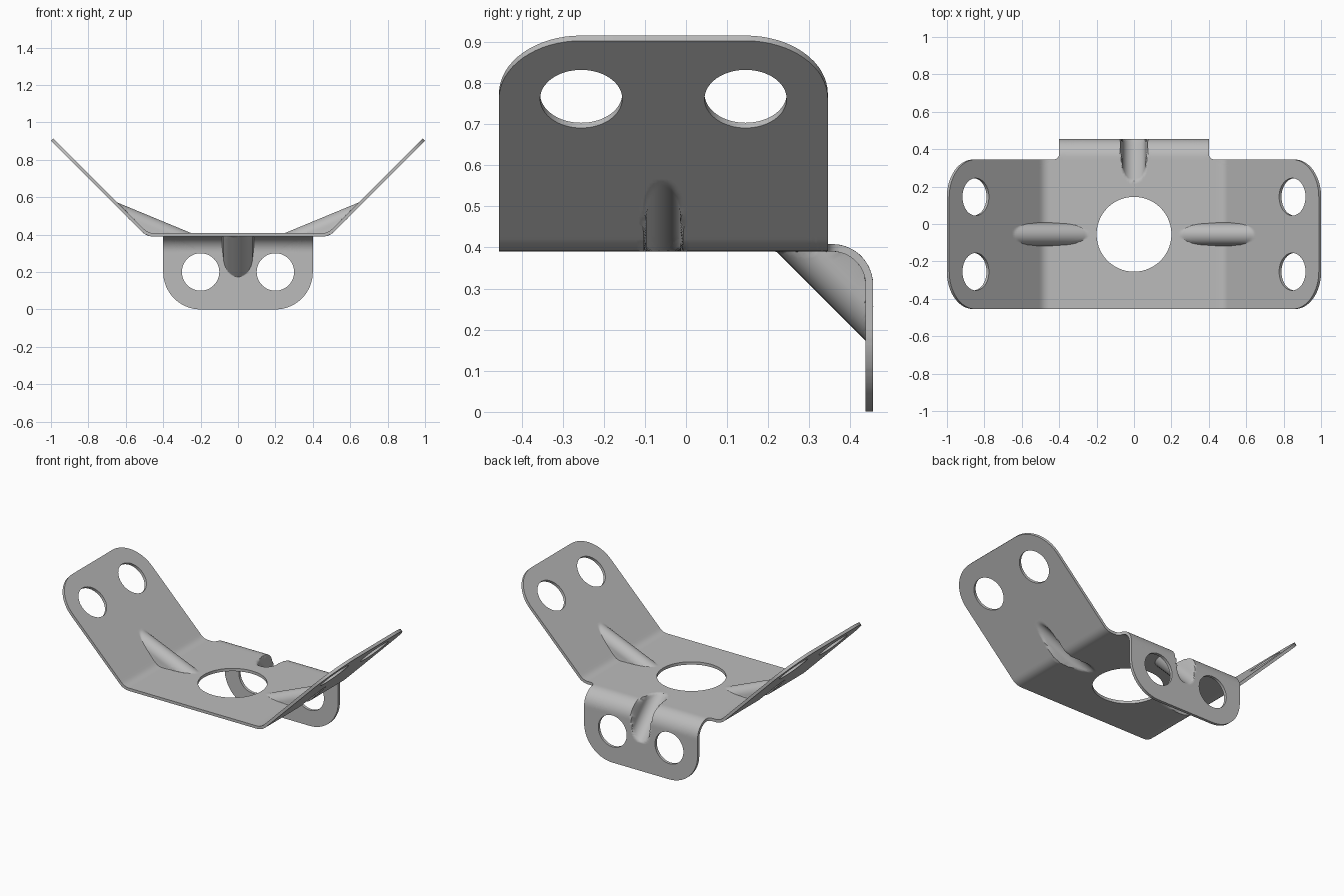
import bpy, bmesh, math
from mathutils import Vector

if "Cube" in bpy.data.objects:
    bpy.data.objects.remove(bpy.data.objects["Cube"])

THICK, MID_Z, CY = 0.018, 0.399, -0.055    # sheet thickness, mid-surface height, plate centre in y
WING_BEND, WING_R, WING_LEN = 0.451, 0.08, 1.202
TAB_BEND, TAB_R, TAB_LEN = 0.356, 0.09, 0.806


def arc(cx, cy, r, a0, a1, n=16):
    angles = [math.radians(a0 + (a1 - a0) * i / n) for i in range(n + 1)]
    return [(cx + r * math.cos(a), cy + r * math.sin(a)) for a in angles]


def hole(cx, cy, r, n=64):
    return arc(cx, cy, r, 0, 360, n)[:-1]


def bend(s, start, r, angle):
    """Profile of a sheet: straight, then an arc, then straight. Returns (along, rise)."""
    if s <= start:
        return Vector((s, 0))
    a = min((s - start) / r, angle)
    rest = s - start - a * r
    return Vector((start + r * math.sin(a) + rest * math.cos(a),
                   r * (1 - math.cos(a)) + rest * math.sin(a)))


def rib(p, apex, angle, height, radius, t):
    """Push a bent profile point up to a rounded stiffening rib across the bend."""
    n = Vector((-math.sin(angle / 2), math.cos(angle / 2)))
    t = abs(t)
    if t < radius:
        top = height - radius + math.sqrt(radius * radius - t * t)
    else:
        top = height - radius - (t - radius) * 6
    return p + n * max(0, top - (p - Vector((apex, 0))).dot(n))


# Flat blank: half outline mirrored, plus the holes
half = (arc(WING_LEN - 0.2, CY - 0.2, 0.2, -90, 0)
        + arc(WING_LEN - 0.2, CY + 0.2, 0.2, 0, 90)
        + arc(0.43, 0.375, 0.03, -90, -180, 8)
        + arc(0.2, TAB_LEN - 0.2, 0.2, 0, 90))
loops = [half + [(-x, y) for x, y in reversed(half)], hole(0, CY, 0.2, 96)]
for side in (-1, 1):
    loops.append(hole(side * 0.2, TAB_LEN - 0.2, 0.1))
    for dy in (-0.2, 0.2):
        loops.append(hole(side * (WING_LEN - 0.2), CY + dy, 0.1))

bm = bmesh.new()
for loop in loops:
    vs = [bm.verts.new((x, y, 0)) for x, y in loop]
    for i, v in enumerate(vs):
        bm.edges.new((v, vs[(i + 1) % len(vs)]))
bmesh.ops.triangle_fill(bm, edges=bm.edges[:], use_beauty=True, normal=(0, 0, 1))


# Cut the blank finely where it bends and where the ribs are pressed
def steps(a, b, d):
    return [a + d * i for i in range(int((b - a) / d) + 1)]


def across(radius):
    ts = [radius * math.sin(i * math.pi / 16) for i in range(9)]
    ts += [radius + k * 0.005 for k in (1, 2, 3)]
    return ts + [-t for t in ts[1:]]


def cut(axis, values):
    normal = Vector((1, 0, 0)) if axis == 0 else Vector((0, 1, 0))
    for value in values:
        bmesh.ops.bisect_plane(bm, geom=bm.verts[:] + bm.edges[:] + bm.faces[:], dist=1e-5,
                               plane_co=normal * value, plane_no=normal)


WING_RIB, TAB_RIB = 0.05, 0.07
cut(0, across(TAB_RIB))
cut(1, [CY + t for t in across(WING_RIB)])
cut(1, steps(0.2, 0.66, 0.013))
wing_cuts = steps(0.22, 0.74, 0.013)
cut(0, wing_cuts + [-x for x in wing_cuts])
bmesh.ops.remove_doubles(bm, verts=bm.verts[:], dist=1e-4)
bmesh.ops.recalc_face_normals(bm, faces=bm.faces[:])

# Fold the wings up and the tab down, pressing in the ribs
for v in bm.verts:
    x, y = v.co.x, v.co.y
    if abs(x) > 0.21 and y < 0.2:
        p = rib(bend(abs(x), WING_BEND, WING_R, math.pi / 4), 0.484, math.pi / 4,
                0.089, WING_RIB, y - CY)
        v.co = (math.copysign(p.x, x), y, MID_Z + p.y)
    elif abs(x) > 0.45:
        p = bend(abs(x), WING_BEND, WING_R, math.pi / 4)
        v.co = (math.copysign(p.x, x), y, MID_Z + p.y)
    else:
        p = bend(y, TAB_BEND, TAB_R, math.pi / 2)
        if y > 0.15:
            p = rib(p, 0.446, math.pi / 2, 0.157, TAB_RIB, x)
        v.co = (x, p.x, MID_Z - p.y)

mesh = bpy.data.meshes.new("bracket")
bm.to_mesh(mesh)
bm.free()
bracket = bpy.data.objects.new("bracket", mesh)
bpy.context.collection.objects.link(bracket)

# Bare metal colour
metal = bpy.data.materials.new("grey metal")
metal.diffuse_color = (0.5, 0.5, 0.5, 1)
metal.use_nodes = True
metal.node_tree.nodes["Principled BSDF"].inputs["Base Color"].default_value = metal.diffuse_color
mesh.materials.append(metal)

# Sheet thickness
solid = bracket.modifiers.new("thickness", 'SOLIDIFY')
solid.thickness, solid.offset, solid.use_even_offset = THICK, 0, True
bpy.context.view_layer.objects.active = bracket
bracket.select_set(True)
bpy.ops.object.modifier_apply(modifier=solid.name)
bpy.ops.object.shade_smooth_by_angle(angle=math.radians(40))
